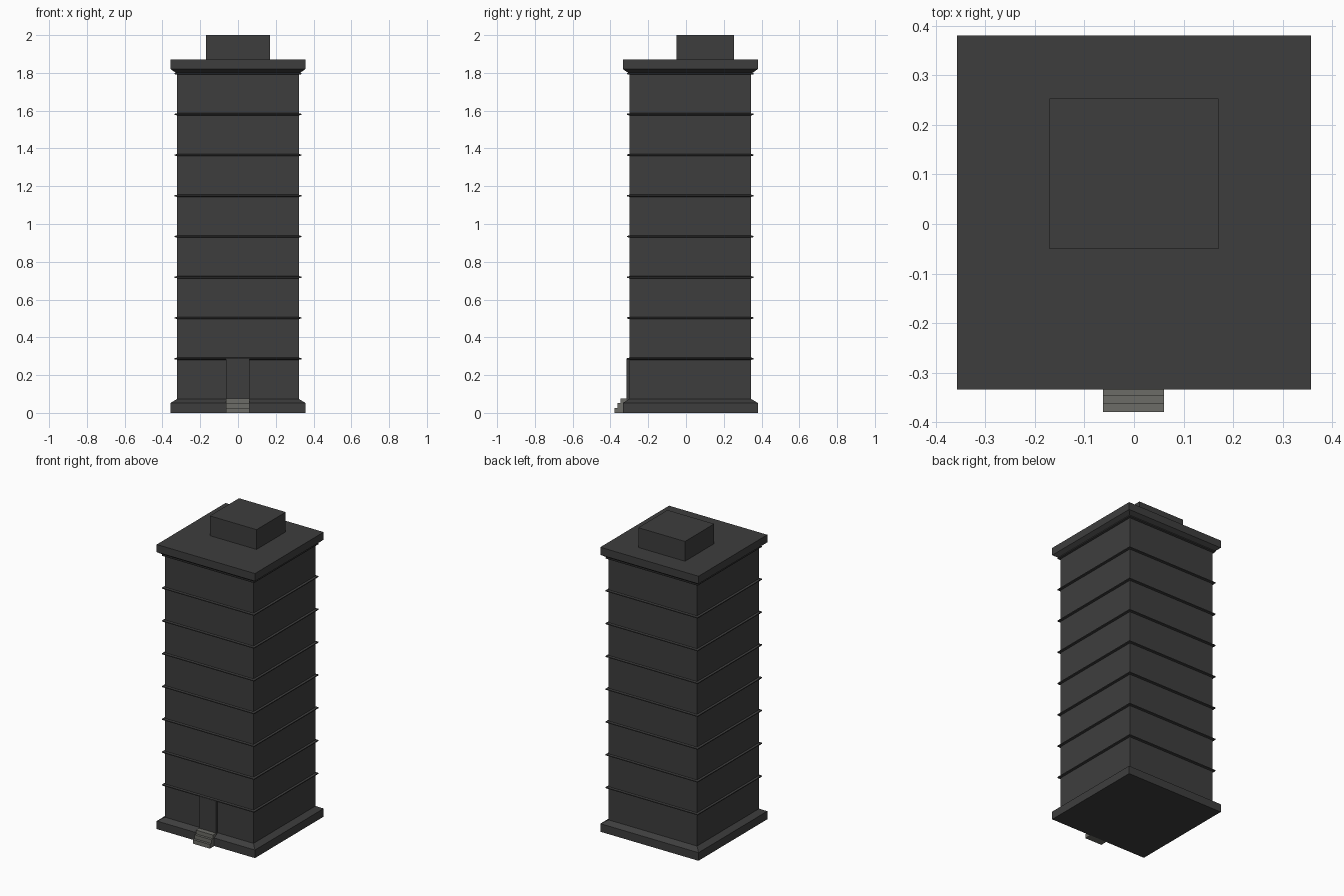
import bpy, bmesh

if "Cube" in bpy.data.objects:
    bpy.data.objects.remove(bpy.data.objects["Cube"])

CY = 0.023  # tower axis in y


def material(name, rgb):
    m = bpy.data.materials.new(name)
    m.diffuse_color = (*rgb, 1)
    m.use_nodes = True
    m.node_tree.nodes["Principled BSDF"].inputs["Base Color"].default_value = m.diffuse_color
    return m


DARK = material("charcoal", (0.048, 0.048, 0.048))
STONE = material("grey_stone", (0.15, 0.15, 0.135))


def finish(name, bm, mat):
    bmesh.ops.recalc_face_normals(bm, faces=bm.faces)
    me = bpy.data.meshes.new(name)
    bm.to_mesh(me)
    bm.free()
    me.materials.append(mat)
    ob = bpy.data.objects.new(name, me)
    bpy.context.collection.objects.link(ob)
    return ob


def square_loft(name, profile, mat):
    """Stack square rings (half width, z) around the tower axis."""
    bm = bmesh.new()
    rings = [[bm.verts.new((sx * h, CY + sy * h, z))
              for sx, sy in ((-1, -1), (1, -1), (1, 1), (-1, 1))]
             for h, z in profile]
    for a, b in zip(rings, rings[1:]):
        for i in range(4):
            j = (i + 1) % 4
            bm.faces.new((a[i], a[j], b[j], b[i]))
    bm.faces.new(rings[0])
    bm.faces.new(rings[-1])
    return finish(name, bm, mat)


def box(name, x, y, z, mat):
    bm = bmesh.new()
    bmesh.ops.create_cube(bm, size=1)
    for v in bm.verts:
        v.co = (x[v.co.x > 0], y[v.co.y > 0], z[v.co.z > 0])
    return finish(name, bm, mat)


# Tower: plinth, shaft and cornice in one profile
square_loft("tower", [(0.357, 0), (0.357, 0.053), (0.322, 0.074),
                      (0.322, 1.795), (0.357, 1.82), (0.357, 1.87)], DARK)

# Floor bands
for i in range(8):
    z = 0.287 + i * 0.2156
    square_loft(f"floor_band_{i + 1}", [(0.321, z - 0.006), (0.335, z - 0.003),
                                        (0.335, z + 0.003), (0.321, z + 0.006)], DARK)

# Roof housing
box("roof_housing", (-0.17, 0.17), (-0.05, 0.253), (1.865, 2.0), DARK)

# Door
box("door", (-0.063, 0.061), (-0.314, -0.29), (0.06, 0.287), DARK)

# Entrance steps, one stepped profile extruded across x
bm = bmesh.new()
outline = [(-0.30, 0), (-0.379, 0)]
for y0, y1, z in ((-0.379, -0.363, 0.027), (-0.363, -0.347, 0.052), (-0.347, -0.30, 0.077)):
    outline += [(y0, z), (y1, z)]
face = bm.faces.new([bm.verts.new((-0.063, y, z)) for y, z in outline])
ext = bmesh.ops.extrude_face_region(bm, geom=[face], use_keep_orig=True)
for v in ext["geom"]:
    if isinstance(v, bmesh.types.BMVert):
        v.co.x = 0.061
finish("entrance_steps", bm, STONE)
